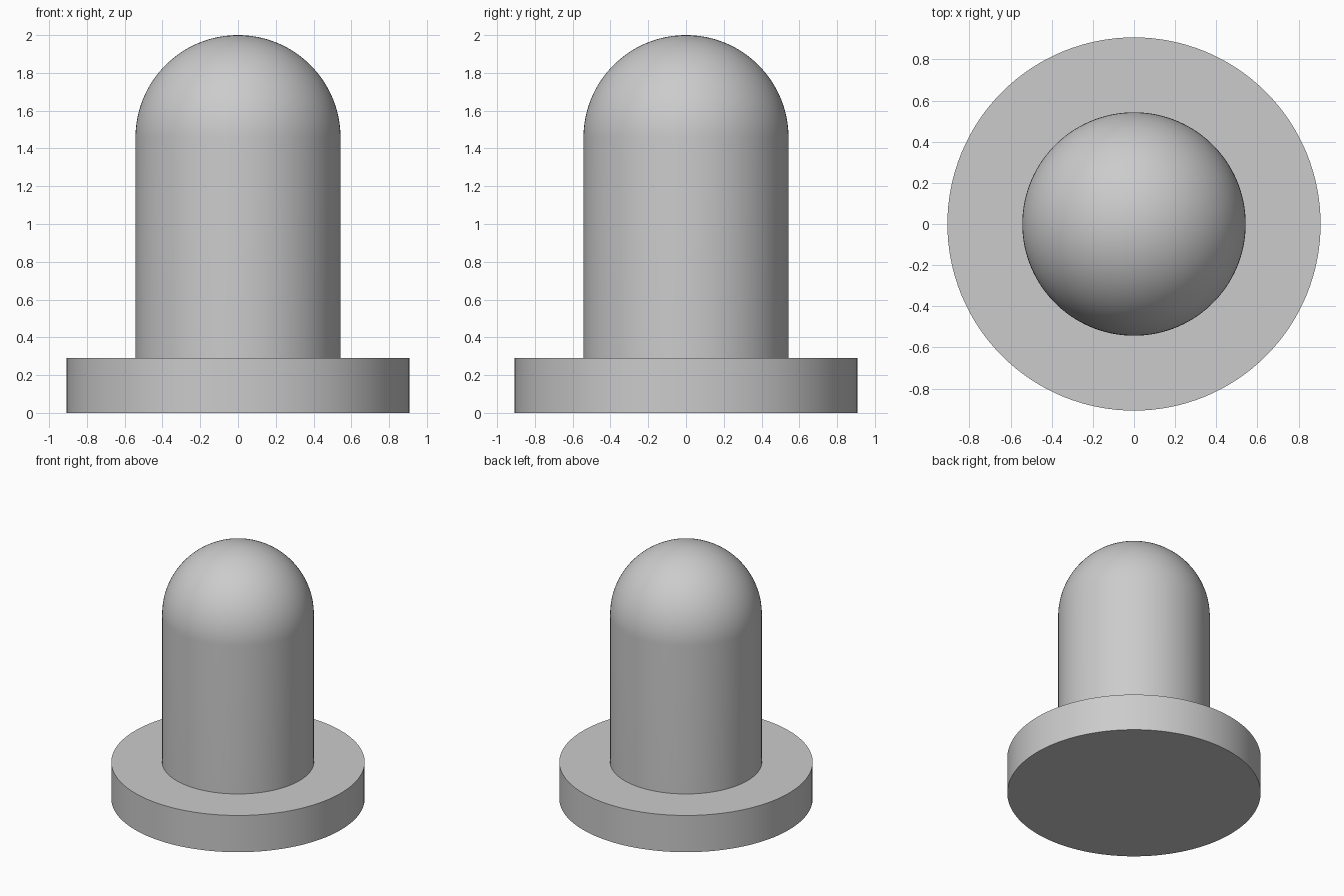
import bpy, bmesh, math

cube = bpy.data.objects.get("Cube")
if cube:
    bpy.data.objects.remove(cube, do_unlink=True)

SEGMENTS = 128
BASE_R, BASE_H = 0.907, 0.29
PIN_R, TOP = 0.543, 2.0

grey = bpy.data.materials.new("light grey")
grey.use_nodes = True
colour = (0.6, 0.6, 0.6, 1)
grey.diffuse_color = colour
grey.node_tree.nodes["Principled BSDF"].inputs["Base Color"].default_value = colour


def lathe(name, profile):
    """Spin an (radius, height) profile around the z axis."""
    bm = bmesh.new()
    verts = [bm.verts.new((r, 0, z)) for r, z in profile]
    edges = [bm.edges.new(pair) for pair in zip(verts, verts[1:])]
    bmesh.ops.spin(bm, geom=verts + edges, cent=(0, 0, 0), axis=(0, 0, 1),
                   angle=math.tau, steps=SEGMENTS, use_merge=True)
    bmesh.ops.remove_doubles(bm, verts=bm.verts, dist=1e-5)
    bmesh.ops.recalc_face_normals(bm, faces=bm.faces)
    mesh = bpy.data.meshes.new(name)
    bm.to_mesh(mesh)
    bm.free()
    mesh.materials.append(grey)
    obj = bpy.data.objects.new(name, mesh)
    bpy.context.collection.objects.link(obj)
    bpy.ops.object.select_all(action="DESELECT")
    obj.select_set(True)
    bpy.context.view_layer.objects.active = obj
    bpy.ops.object.shade_smooth_by_angle(angle=math.radians(30))
    return obj


# Flat round base
lathe("base_flange", [(0, 0), (BASE_R, 0), (BASE_R, BASE_H), (0, BASE_H)])

# Cylinder with a hemispherical top, seated slightly into the base
STEPS = 32
dome = [(PIN_R * math.cos(a), TOP - PIN_R + PIN_R * math.sin(a))
        for a in (math.pi / 2 * i / STEPS for i in range(STEPS))]
foot = BASE_H - 0.05
lathe("domed_pin", [(0, foot), (PIN_R, foot)] + dome + [(0, TOP)])
